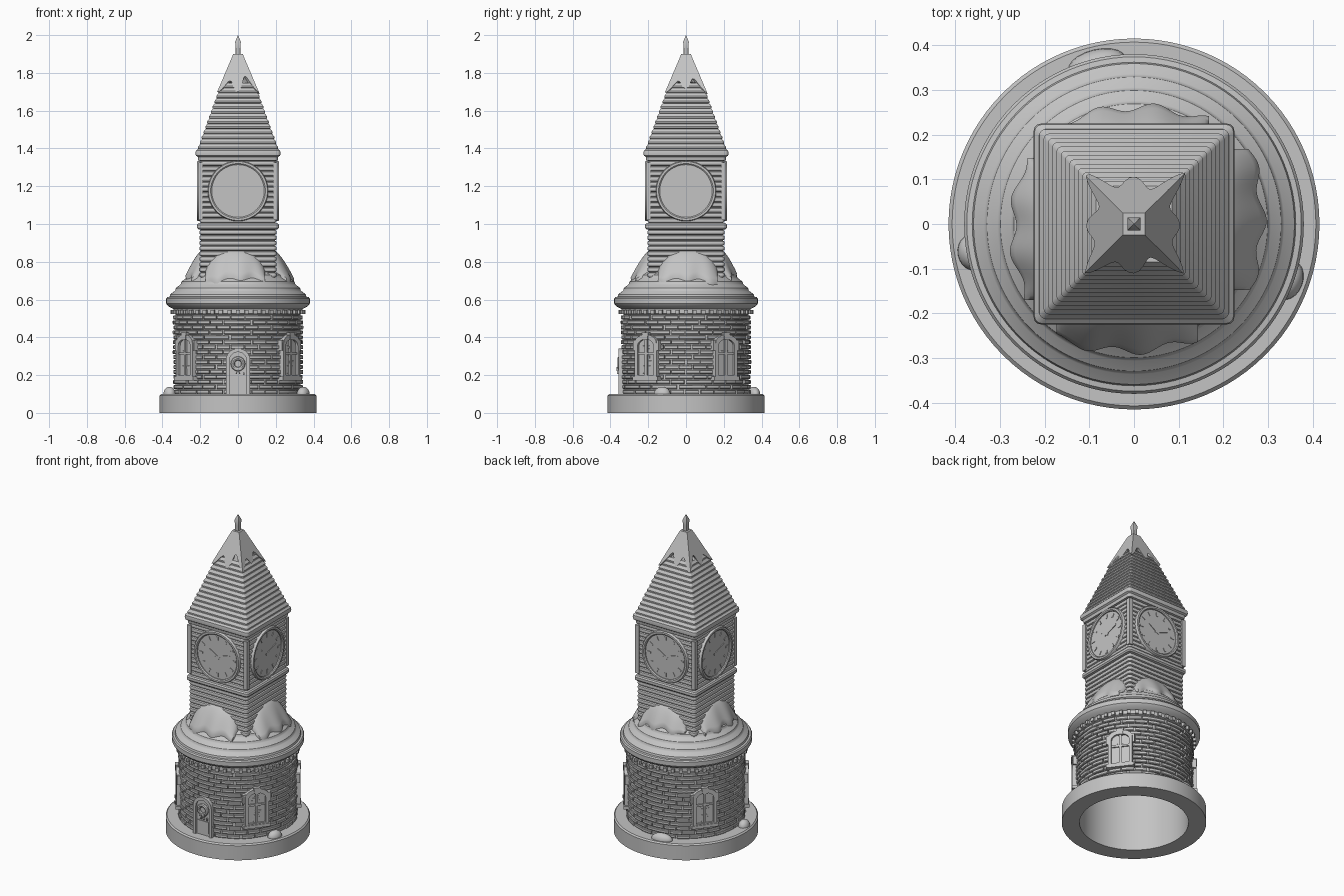
import bpy, bmesh, math, random
from math import sin, cos, pi, radians
from mathutils import Matrix, Vector

random.seed(4)
if "Cube" in bpy.data.objects:
    bpy.data.objects.remove(bpy.data.objects["Cube"])

stone = bpy.data.materials.new("stone_grey")
stone.use_nodes = True
stone.diffuse_color = (0.55, 0.55, 0.55, 1)
stone.node_tree.nodes["Principled BSDF"].inputs["Base Color"].default_value = stone.diffuse_color


def finish(name, bm, angle=35):
    bmesh.ops.recalc_face_normals(bm, faces=bm.faces)
    mesh = bpy.data.meshes.new(name)
    bm.to_mesh(mesh)
    bm.free()
    mesh.materials.append(stone)
    obj = bpy.data.objects.new(name, mesh)
    bpy.context.collection.objects.link(obj)
    bpy.ops.object.select_all(action='DESELECT')
    obj.select_set(True)
    bpy.context.view_layer.objects.active = obj
    bpy.ops.object.shade_smooth_by_angle(angle=radians(angle))
    return obj


def loft(bm, rings, wrap=False, caps=True, closed=True):
    """Skin a list of point rings; wrap joins the last ring to the first."""
    vs = [[bm.verts.new(p) for p in ring] for ring in rings]
    n = len(vs[0])
    for a, b in zip(vs, vs[1:] + (vs[:1] if wrap else [])):
        for i in range(n if closed else n - 1):
            j = (i + 1) % n
            bm.faces.new((a[i], a[j], b[j], b[i]))
    if caps and not wrap:
        bm.faces.new(vs[0])
        bm.faces.new(vs[-1])


def circle(r, z, n=96):
    return [(r * cos(2 * pi * i / n), r * sin(2 * pi * i / n), z) for i in range(n)]


def square(h, z, bevel=0.12):
    b = h * bevel
    pts = []
    for k in range(4):
        for a in (0, 30, 60, 90):
            t = radians(a)
            v = Vector((h - b + b * cos(t), h - b + b * sin(t), z))
            pts.append(Matrix.Rotation(k * pi / 2, 3, 'Z') @ v)
    return pts


def place(x, d, z, ang):
    """Point x across, d outward and z up on the side turned by ang."""
    return Matrix.Rotation(ang, 3, 'Z') @ Vector((x, -d, z))


def plate(bm, outline, d0, d1, ang):
    loft(bm, [[place(x, d, z, ang) for x, z in outline] for d in (d0, d1)])


def frame(bm, outer, inner, d0, d1, ang):
    loops = ((outer, d0), (outer, d1), (inner, d1), (inner, d0))
    loft(bm, [[place(x, d, z, ang) for x, z in o] for o, d in loops], wrap=True)


def box(x0, x1, z0, z1):
    return [(x0, z0), (x1, z0), (x1, z1), (x0, z1)]


def arch(w, z0, z1, rise, n=14):
    return [(-w, z0), (w, z0)] + [
        (w * cos(pi * i / n), z1 - rise + rise * sin(pi * i / n)) for i in range(n + 1)]


def ring(bm, profile, zc, ang, n=64):
    loft(bm, [[place(r * cos(2 * pi * i / n), d, zc + r * sin(2 * pi * i / n), ang)
               for i in range(n)] for r, d in profile], wrap=True)


# Hollow round base, wall and stepped eave roof in one turned profile
profile = [(0.313, 0), (0.415, 0), (0.415, 0.092), (0.407, 0.1), (0.331, 0.1), (0.331, 0.522),
           (0.342, 0.526), (0.342, 0.55), (0.37, 0.565), (0.38, 0.578), (0.38, 0.605), (0.374, 0.613)]
r, z = 0.362, 0.615
while r > 0.2:
    profile += [(r, z), (r - 0.003, z + 0.012), (r - 0.026, z + 0.03)]
    r, z = r - 0.03, z + 0.034
profile += [(0.001, z), (0.001, 0.56), (0.313, 0.56)]
bm = bmesh.new()
loft(bm, [circle(*p) for p in profile], wrap=True)
finish("round_base_and_eave", bm)

# Brick courses around the round wall
bm = bmesh.new()
rows, count = 16, 28
pitch, step = 0.42 / rows, 2 * pi / count
for row in range(rows):
    z0 = 0.101 + row * pitch
    z1 = z0 + pitch - 0.005
    for k in range(count):
        start = (k + 0.5 * (row % 2)) * step + random.uniform(-0.015, 0.015)
        r1 = 0.343 + random.uniform(-0.003, 0.003)
        section = [(0.329, z0), (r1 - 0.003, z0), (r1, z0 + 0.004),
                   (r1, z1 - 0.004), (r1 - 0.003, z1), (0.329, z1)]
        loft(bm, [[place(0, rr, zz, start + s * (step - 0.02) / 3) for rr, zz in section]
                  for s in range(4)])
finish("wall_bricks", bm, 30)

# Small blocks under the eave
bm = bmesh.new()
for k in range(48):
    plate(bm, box(-0.01, 0.01, 0.523, 0.545), 0.335, 0.357, k * 2 * pi / 48)
finish("eave_blocks", bm)

# Four arched windows
bm = bmesh.new()
for deg in (53, 127, 233, 307):
    a = radians(deg)
    plate(bm, arch(0.062, 0.18, 0.405, 0.04), 0.322, 0.344, a)
    frame(bm, arch(0.072, 0.18, 0.415, 0.045), arch(0.052, 0.2, 0.39, 0.035), 0.322, 0.357, a)
    plate(bm, box(-0.007, 0.007, 0.19, 0.395), 0.33, 0.354, a)
    plate(bm, box(-0.055, 0.055, 0.308, 0.32), 0.33, 0.352, a)
    plate(bm, box(-0.082, 0.082, 0.172, 0.192), 0.322, 0.361, a)
    plate(bm, [(-0.014, 0.385), (0.014, 0.385), (0.022, 0.425), (-0.022, 0.425)], 0.33, 0.361, a)
    for s in (-1, 1):
        plate(bm, box(s * 0.072 - 0.012, s * 0.072 + 0.012, 0.33, 0.385), 0.322, 0.354, a)
finish("windows", bm)

# Arched front door with wreath
bm = bmesh.new()
plate(bm, arch(0.055, 0.1, 0.33, 0.055), 0.32, 0.347, 0)
frame(bm, arch(0.064, 0.1, 0.342, 0.064), arch(0.046, 0.098, 0.322, 0.046), 0.32, 0.358, 0)
plate(bm, box(-0.038, 0.038, 0.115, 0.19), 0.34, 0.351, 0)
plate(bm, box(0.026, 0.034, 0.2, 0.215), 0.34, 0.357, 0)
finish("front_door", bm)
bm = bmesh.new()
ring(bm, [(0.028 + 0.011 * cos(t * pi / 4), 0.352 + 0.011 * sin(t * pi / 4)) for t in range(8)], 0.26, 0, 24)
for s in (-1, 1):
    plate(bm, [(0, 0.234), (s * 0.018, 0.222), (s * 0.018, 0.243)], 0.35, 0.367, 0)
    plate(bm, [(0, 0.234), (s * 0.014, 0.205), (s * 0.006, 0.205)], 0.35, 0.364, 0)
finish("door_wreath", bm)


# Square tower with rounded courses, belt and cornice
def courses(z0, z1, rows, outer, inner):
    p = (z1 - z0) / rows
    return [q for i in range(rows) for q in (
        (inner, z0 + i * p), (outer - 0.002, z0 + (i + 0.14) * p), (outer, z0 + (i + 0.35) * p),
        (outer, z0 + (i + 0.65) * p), (outer - 0.002, z0 + (i + 0.82) * p), (inner, z0 + (i + 0.96) * p))]


shape = courses(0.66, 0.97, 11, 0.204, 0.194)
shape += [(0.21, 0.972), (0.216, 0.98), (0.216, 0.996), (0.21, 1.004)]
shape += courses(1.005, 1.335, 12, 0.203, 0.194)
shape += [(0.21, 1.336), (0.213, 1.355), (0.223, 1.362), (0.225, 1.375), (0.223, 1.388), (0.213, 1.398)]
bm = bmesh.new()
loft(bm, [square(h, z, 0.08) for h, z in shape])
for k in range(4):
    for s in (-1, 1):
        plate(bm, box(s * 0.197 - 0.013, s * 0.197 + 0.013, 1.02, 1.325), 0.184, 0.21, k * pi / 2)
finish("square_tower", bm)

# Stepped pyramid roof
bm = bmesh.new()
shape = []
steps = 13
for i in range(steps):
    z = 1.396 + i * 0.027
    h = 0.212 - i * 0.0097
    shape += [(h - 0.005, z), (h, z + 0.003), (h, z + 0.011), (h - 0.011, z + 0.0265)]
loft(bm, [square(h, z, 0.06) for h, z in shape])
finish("stepped_roof", bm)

# Spire tip
bm = bmesh.new()
loft(bm, [square(h, z, 0.05) for h, z in ((0.012, 1.86), (0.012, 1.93), (0.015, 1.965), (0.0008, 2.0))])
finish("spire", bm)

# Four clocks: face, rim, hour marks and hands
bm = bmesh.new()
for k in range(4):
    a = k * pi / 2
    zc = 1.175
    plate(bm, [(0.145 * cos(t * pi / 32), zc + 0.145 * sin(t * pi / 32)) for t in range(64)], 0.18, 0.205, a)
    ring(bm, [(0.16, 0.185), (0.16, 0.21), (0.156, 0.217), (0.145, 0.217), (0.139, 0.212), (0.139, 0.19)], zc, a)

    def bar(clock_angle, r0, r1, w0, w1):
        u = Vector((sin(clock_angle), cos(clock_angle)))
        v = Vector((u.y, -u.x))
        c = Vector((0, zc))
        pts = (c + u * r0 - v * w0, c + u * r0 + v * w0, c + u * r1 + v * w1, c + u * r1 - v * w1)
        plate(bm, pts, 0.203, 0.2085, a)

    for hour in range(12):
        bar(hour * pi / 6, 0.102, 0.126, 0.005, 0.006)
    bar(radians(72), -0.015, 0.09, 0.005, 0.003)
    bar(radians(302), -0.015, 0.068, 0.007, 0.004)
finish("clocks", bm)

# Snow drifts leaning on the tower above the round roof
for k, (reach, shift) in enumerate([(0.285, -0.015), (0.288, 0.01), (0.262, -0.01), (0.272, 0.012)]):
    bm = bmesh.new()
    grid = []
    for i in range(33):
        u = i / 16 - 1
        x = u * 0.158 + shift
        top = 0.755 + 0.107 * max(0, 1 - abs(u) ** 2.6) ** 0.8
        edge = reach - 0.03 * u * u + 0.009 * sin(u * 8 + k * 1.7)
        low = 0.63 + (0.35 - math.hypot(x, edge)) * 1.13 + 0.022
        low = min(low, top)
        line = [place(x, 0.19 + (edge - 0.19) * v / 8, top + (low - top) * (v / 8) ** 1.4, k * pi / 2)
                for v in range(9)]
        line.append(place(x, edge - 0.004, low - 0.035, k * pi / 2))
        line.append(place(x, 0.19, low - 0.06, k * pi / 2))
        grid.append(line)
    loft(bm, grid)
    finish("roof_snow_drift", bm, 50)

# Ragged snow cap around the spire
bm = bmesh.new()
rings = [[] for _ in range(9)]
for k in range(4):
    for i in range(20):
        s = i / 10 - 1
        low = 1.735 - (0.036 - 0.008 * (k % 2)) * cos(2 * pi * s) + 0.012 * sin(pi * s + k)
        for v in range(9):
            z = 1.9 + (low - 1.9) * min(v, 7) / 7
            h = 0.025 + (1.9 - z) * 0.425
            if v == 8:
                h, z = h - 0.016, z - 0.002
            rings[v].append(place(s * h, h, z, k * pi / 2))
loft(bm, rings)
finish("snow_cap", bm, 40)

# Small snow heaps on the base ledge
bm = bmesh.new()
for deg, length in ((70, 0.045), (-80, 0.04), (193, 0.065)):
    m = (Matrix.Rotation(radians(deg), 4, 'Z') @ Matrix.Translation((0, -0.368, 0.1))
         @ Matrix.Diagonal((length, 0.032, 0.038, 1)))
    bmesh.ops.create_uvsphere(bm, u_segments=20, v_segments=12, radius=1, matrix=m)
finish("ledge_snow", bm, 60)
